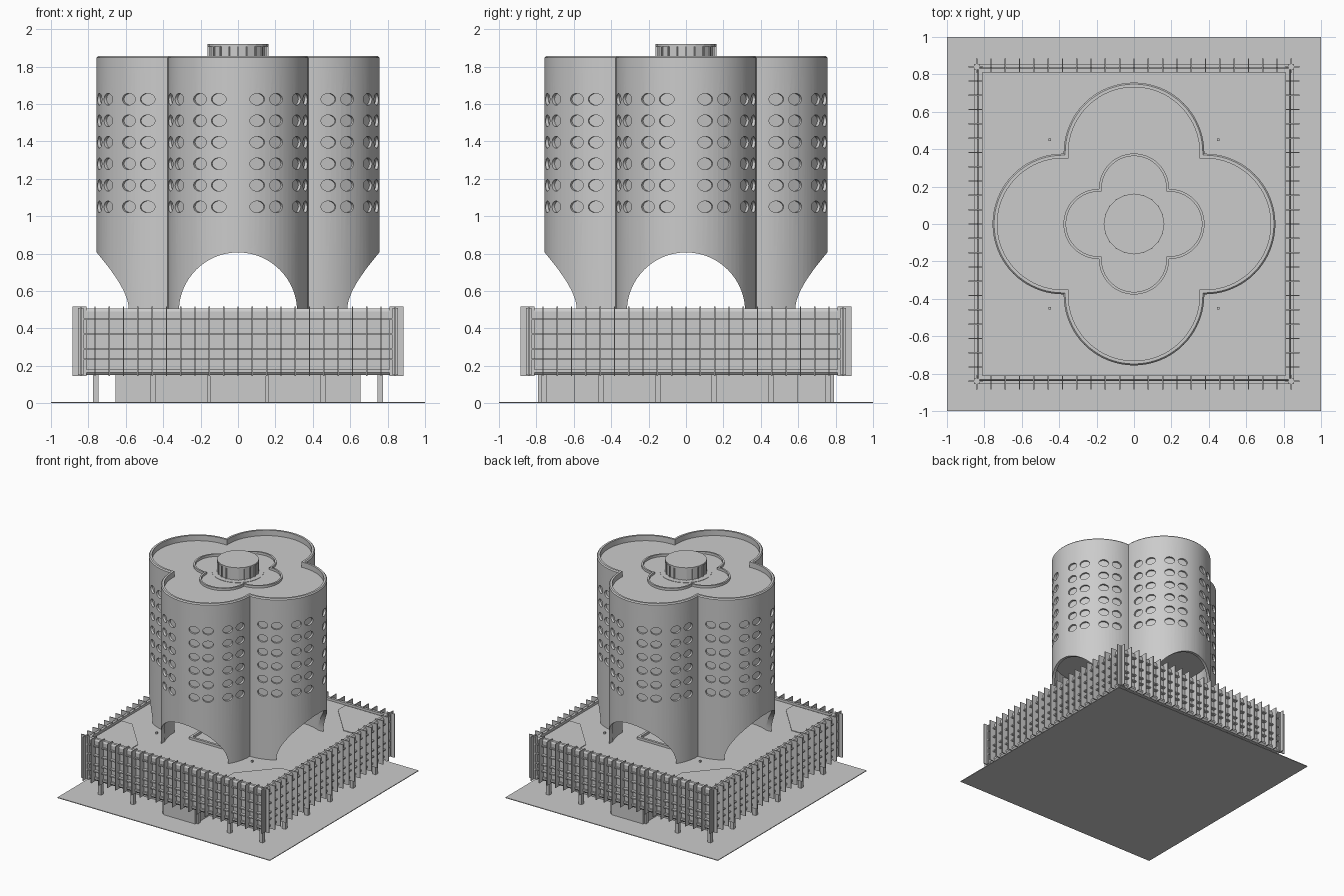
import bpy, bmesh, math
from mathutils import Matrix, Vector

cube = bpy.data.objects.get("Cube")
if cube:
    bpy.data.objects.remove(cube, do_unlink=True)

GREY = (0.6, 0.6, 0.6, 1)
concrete = bpy.data.materials.new("pale_concrete")
concrete.use_nodes = True
concrete.diffuse_color = GREY
concrete.node_tree.nodes["Principled BSDF"].inputs["Base Color"].default_value = GREY


def finish(name, bm, smooth=False):
    bmesh.ops.recalc_face_normals(bm, faces=bm.faces)
    mesh = bpy.data.meshes.new(name)
    bm.to_mesh(mesh)
    bm.free()
    mesh.materials.append(concrete)
    ob = bpy.data.objects.new(name, mesh)
    bpy.context.collection.objects.link(ob)
    if smooth:
        shade(ob)
    return ob


def select(ob):
    bpy.ops.object.select_all(action='DESELECT')
    ob.select_set(True)
    bpy.context.view_layer.objects.active = ob


def shade(ob):
    select(ob)
    bpy.ops.object.shade_smooth_by_angle(angle=math.radians(30))


def turn(k):
    return Matrix.Rotation(k * math.pi / 2, 4, 'Z')


def boxes(name, items, turns=1):
    """Boxes given as (centre, size), repeated by quarter turns."""
    bm = bmesh.new()
    for k in range(turns):
        for centre, size in items:
            bmesh.ops.create_cube(bm, size=1, matrix=turn(k) @ Matrix.Translation(centre)
                                  @ Matrix.Diagonal((*size, 1)))
    return finish(name, bm)


def loft(name, sections, ring=False, smooth=False):
    """Join equal outlines (points, z); close as a ring or cap the ends."""
    bm = bmesh.new()
    loops = [[bm.verts.new((x, y, z)) for x, y in pts] for pts, z in sections]
    pairs = list(zip(loops, loops[1:]))
    if ring:
        pairs.append((loops[-1], loops[0]))
    else:
        bm.faces.new(loops[0])
        bm.faces.new(loops[-1])
    n = len(loops[0])
    for a, b in pairs:
        for i in range(n):
            j = (i + 1) % n
            bm.faces.new((a[i], a[j], b[j], b[i]))
    return finish(name, bm, smooth)


def quatrefoil(c, r, steps=40):
    """Four half circles of radius r set at distance c, meeting in notches."""
    lobe = [(c + r * math.cos(t), r * math.sin(t))
            for t in (math.pi * (i / steps - 0.5) for i in range(steps + 1))]
    lobe.append((r, r))
    return [tuple((turn(k) @ Vector((x, y, 0))).xy) for k in range(4) for x, y in lobe]


def circle(r, n):
    return [(r * math.cos(2 * math.pi * i / n), r * math.sin(2 * math.pi * i / n))
            for i in range(n)]


def square(h):
    return [(-h, -h), (h, -h), (h, h), (-h, h)]


def cut(ob, cutter):
    mod = ob.modifiers.new("cut", 'BOOLEAN')
    mod.operation = 'DIFFERENCE'
    mod.solver = 'EXACT'
    mod.object = cutter
    select(ob)
    bpy.ops.object.modifier_apply(modifier=mod.name)
    bpy.data.objects.remove(cutter, do_unlink=True)


# Ground and undercroft
boxes("ground_plate", [((0, 0, 0.003), (2, 2, 0.006))])
boxes("ground_floor_core", [((0, 0, 0.08), (1.31, 1.2, 0.15))])
boxes("entrance_lobbies", [((0, s * 0.69, 0.08), (0.3, 0.2, 0.15)) for s in (-1, 1)])
boxes("columns", [((-0.76 + 0.304 * i, -0.76, 0.085), (0.03, 0.03, 0.16))
                  for i in range(5)], 4)

# Podium with chamfered facade edges and a low parapet
W = 0.84
loft("podium_body", [(square(0.81), 0.15), (square(0.825), 0.155), (square(0.83), 0.18),
                     (square(0.83), 0.46), (square(0.81), 0.485)])
loft("podium_parapet", [(square(0.825), 0.45), (square(W), 0.455), (square(W), 0.49),
                        (square(0.832), 0.505), (square(0.81), 0.505), (square(0.81), 0.45)], ring=True)
loft("podium_sill", [(square(0.8), 0.15), (square(0.832), 0.15), (square(0.845), 0.165),
                     (square(0.845), 0.18), (square(0.8), 0.18)], ring=True)
boxes("facade_rails", [((0, -0.84, z), (1.69, 0.03, 0.01))
                       for z in (0.235, 0.29, 0.37, 0.45)], 4)
boxes("facade_fins", [((0.0765 * i, -0.848, 0.331), (0.007, 0.074, 0.372))
                      for i in range(-11, 12)], 4)
boxes("corner_posts", [((W, -W, 0.33), (0.03, 0.03, 0.36))], 4)

# Terrace details
bm = bmesh.new()
bed = [(0.45, 0.8), (0.45, 0.7), (0.7, 0.42), (0.8, 0.42), (0.8, 0.8)]
for k in range(4):
    sx, sy = ((1, 1), (-1, 1), (-1, -1), (1, -1))[k]
    face = bm.faces.new([bm.verts.new((sx * x, sy * y, 0.483)) for x, y in bed])
    top = bmesh.ops.extrude_face_region(bm, geom=[face])["geom"]
    bmesh.ops.translate(bm, vec=(0, 0, 0.007),
                        verts=[v for v in top if isinstance(v, bmesh.types.BMVert)])
finish("terrace_corner_beds", bm)
boxes("terrace_markers", [((0.45, 0.45, 0.49), (0.015, 0.015, 0.02))], 4)
frame = []
for s in (-1, 1):
    frame += [((0, s * y, 0.49), (0.38, 0.02, 0.03)) for y in (0.2, 0.38)]
    frame += [((x, s * 0.29, 0.49), (0.02, 0.18, 0.03)) for x in (-0.18, 0.18)]
boxes("terrace_skylight_frames", frame)

# Tower shell with a chamfered rim
C, R, T = 0.38, 0.376, 0.025
outer, inner = quatrefoil(C, R), quatrefoil(C, R - T)
rim = quatrefoil(C, R - 0.008)
tower = loft("tower_shell", [(outer, 0.48), (outer, 1.847), (rim, 1.856),
                             (inner, 1.856), (inner, 0.48)], ring=True)

# Arches through the lobes in both directions
for k in range(2):
    bm = bmesh.new()
    bmesh.ops.create_cone(bm, cap_ends=True, segments=96, radius1=0.316, radius2=0.316, depth=2,
                          matrix=Matrix.Translation((0, 0, 0.49)) @ turn(k)
                          @ Matrix.Rotation(math.pi / 2, 4, 'X'))
    cut(tower, finish("arch_cutter", bm))

# Recessed oval windows in pairs around every lobe
bm = bmesh.new()
for k in range(4):
    for angle in (-74, -57, -33, -16, 16, 33, 57, 74):
        for row in range(6):
            place = (turn(k) @ Matrix.Translation((C, 0, 1.05 + 0.115 * row))
                     @ Matrix.Rotation(math.radians(angle), 4, 'Z')
                     @ Matrix.Translation((R + 0.005, 0, 0))
                     @ Matrix.Rotation(math.pi / 2, 4, 'Y')
                     @ Matrix.Diagonal((0.031, 0.041, 1, 1)))
            bmesh.ops.create_cone(bm, cap_ends=True, segments=20, radius1=1, radius2=1,
                                  depth=0.046, matrix=place)
cut(tower, finish("window_cutter", bm))
shade(tower)

# Tower slabs
slab = quatrefoil(C, R - T + 0.003)
loft("tower_ceiling", [(slab, 0.9), (slab, 0.92)], smooth=True)
loft("tower_roof", [(slab, 1.79), (slab, 1.81)], smooth=True)

# Rooftop curb and ribbed drum
a, b = quatrefoil(0.19, 0.187), quatrefoil(0.19, 0.173)
loft("roof_curb", [(a, 1.805), (a, 1.83), (b, 1.83), (b, 1.805)], ring=True, smooth=True)
loft("drum_base", [(circle(0.2, 48), 1.805), (circle(0.2, 48), 1.813)], smooth=True)
loft("drum", [(circle(0.155, 20), 1.805), (circle(0.155, 20), 1.91)])
loft("drum_cap", [(circle(0.162, 20), 1.908), (circle(0.162, 20), 1.92)])
bm = bmesh.new()
for i in range(20):
    bmesh.ops.create_cube(bm, size=1, matrix=Matrix.Rotation(math.tau * i / 20, 4, 'Z')
                          @ Matrix.Translation((0.156, 0, 1.86))
                          @ Matrix.Diagonal((0.014, 0.008, 0.1, 1)))
finish("drum_ribs", bm)
